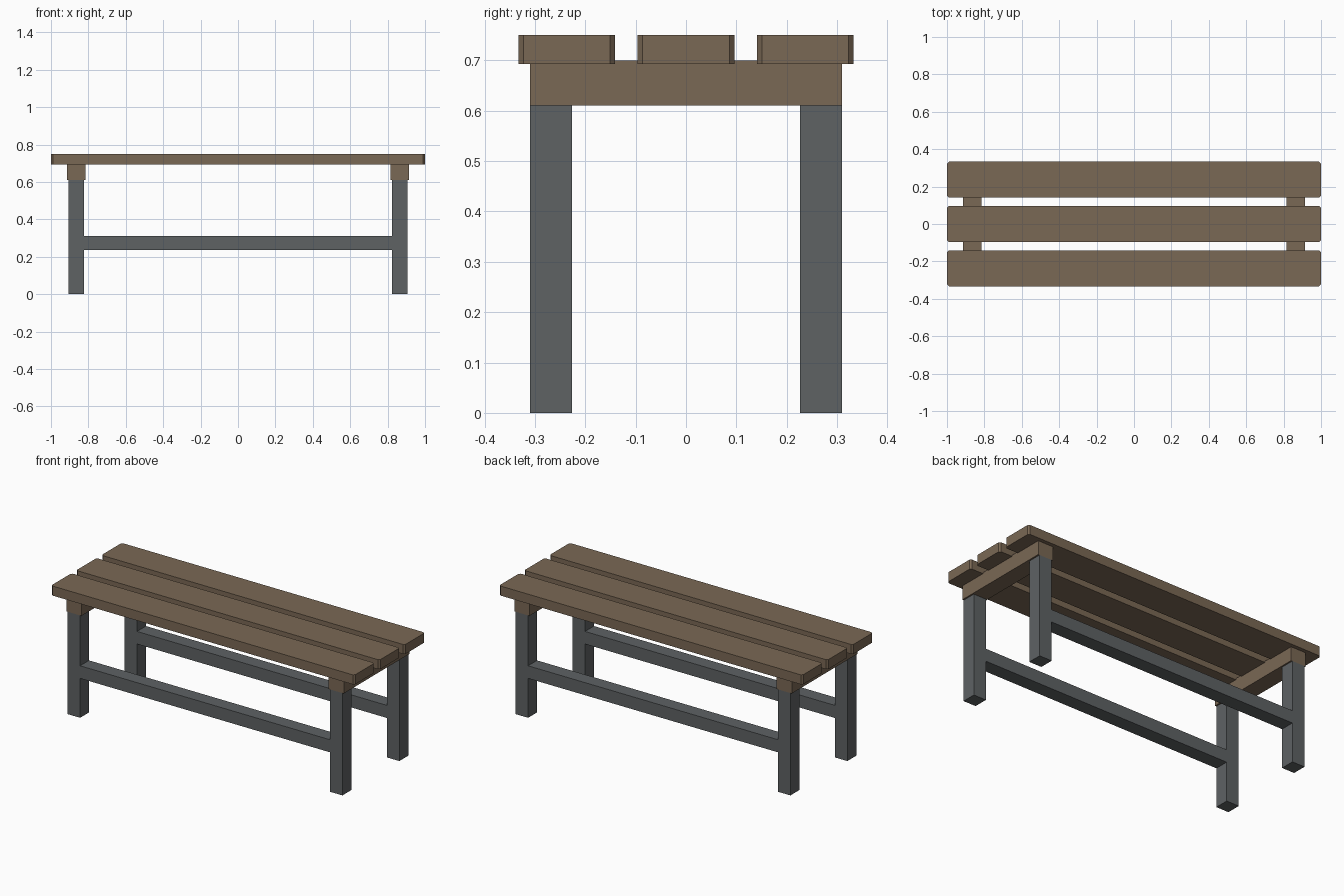
import bpy
import bmesh

if "Cube" in bpy.data.objects:
    bpy.data.objects.remove(bpy.data.objects["Cube"], do_unlink=True)


def make_material(name, color):
    mat = bpy.data.materials.new(name)
    mat.use_nodes = True
    mat.diffuse_color = color
    mat.node_tree.nodes["Principled BSDF"].inputs["Base Color"].default_value = color
    return mat


def box(name, low, high, mat, chamfer=0):
    """Box between two corners, with optional chamfered upright edges."""
    bm = bmesh.new()
    bmesh.ops.create_cube(bm, size=1)
    for v in bm.verts:
        v.co = [(a + b) / 2 + c * (b - a) for a, b, c in zip(low, high, v.co)]
    if chamfer:
        upright = [e for e in bm.edges
                   if abs(e.verts[0].co.z - e.verts[1].co.z) > 0.01]
        bmesh.ops.bevel(bm, geom=upright, offset=chamfer, segments=1,
                        affect='EDGES')
    mesh = bpy.data.meshes.new(name)
    bm.to_mesh(mesh)
    bm.free()
    mesh.materials.append(mat)
    obj = bpy.data.objects.new(name, mesh)
    bpy.context.collection.objects.link(obj)
    return obj


wood = make_material("brown wood", (0.195, 0.138, 0.089, 1))
metal = make_material("grey metal", (0.112, 0.122, 0.127, 1))

# Seat slats
for label, y in (("front", -0.237), ("middle", 0), ("back", 0.237)):
    box(label + "_seat_slat", (-1, y - 0.096, 0.693), (1, y + 0.096, 0.75),
        wood, 0.01)

# Cross beams under the slats
for side, x in (("right", -0.865), ("left", 0.865)):
    box(side + "_cross_beam", (x - 0.05, -0.31, 0.61), (x + 0.05, 0.31, 0.7), wood)

# Legs and the long rails joining them
for end, y in (("front", -0.268), ("back", 0.268)):
    near, far = y - 0.042, y + 0.042
    for side, x in (("right", -0.865), ("left", 0.865)):
        box(f"{end}_{side}_leg", (x - 0.041, near, 0), (x + 0.041, far, 0.61), metal)
    box(end + "_rail", (-0.824, near, 0.235), (0.824, far, 0.31), metal)
